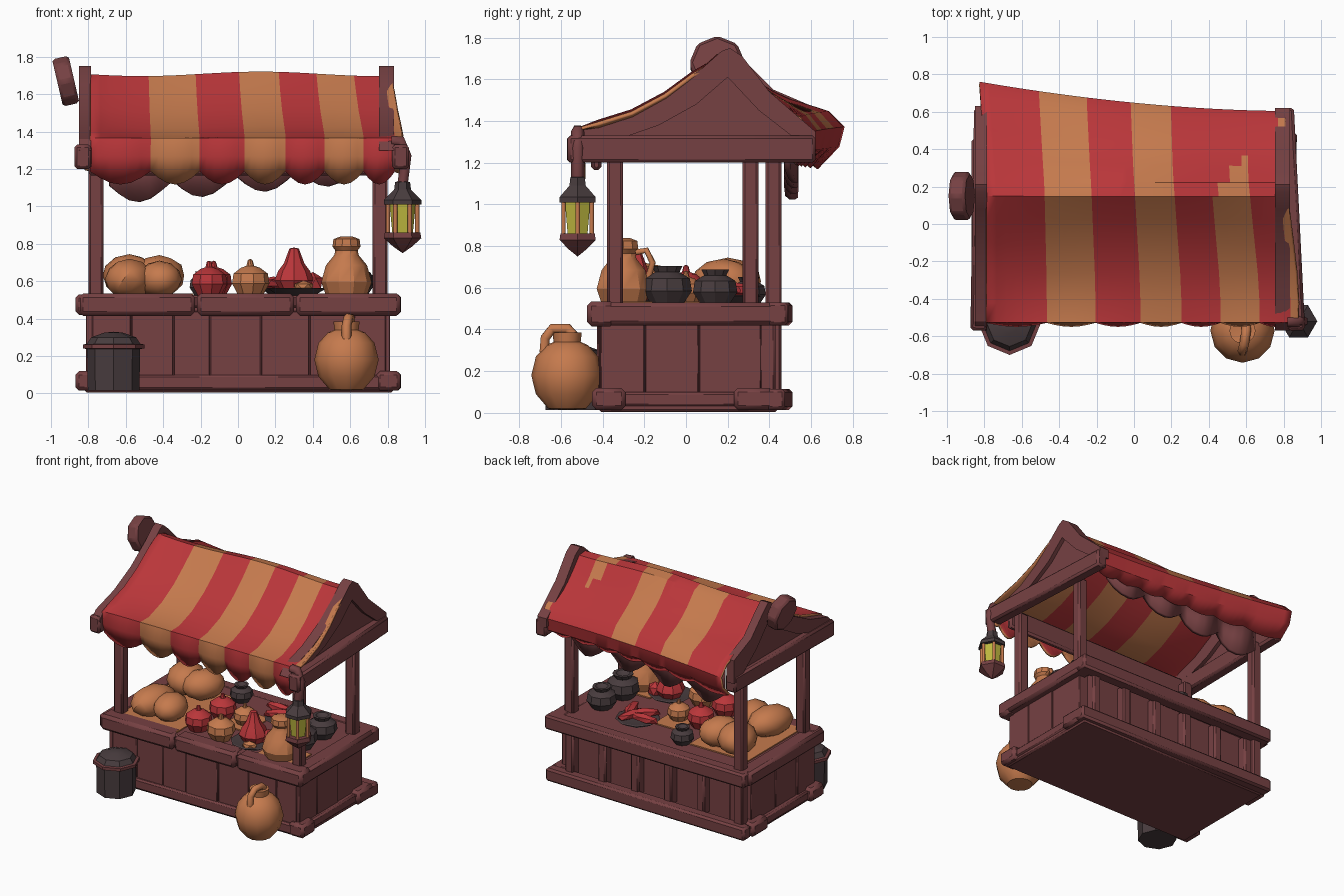
import bpy, bmesh, math, random
from mathutils import Vector, Matrix

random.seed(4)
if "Cube" in bpy.data.objects:
    bpy.data.objects.remove(bpy.data.objects["Cube"])


def material(name, rgb):
    m = bpy.data.materials.new(name)
    m.use_nodes = True
    m.diffuse_color = (*rgb, 1)
    m.node_tree.nodes["Principled BSDF"].inputs["Base Color"].default_value = (*rgb, 1)
    return m


WOOD = material("dark_red_wood", (0.18, 0.052, 0.055))
RED = material("red_cloth", (0.49, 0.037, 0.042))
TAN = material("orange_clay", (0.56, 0.195, 0.075))
IRON = material("dark_iron", (0.065, 0.045, 0.048))
GLOW = material("yellow_glass", (0.52, 0.48, 0.05))


def finish(name, bm, *mats, bevel=0):
    bmesh.ops.recalc_face_normals(bm, faces=bm.faces)
    me = bpy.data.meshes.new(name)
    bm.to_mesh(me)
    bm.free()
    ob = bpy.data.objects.new(name, me)
    bpy.context.collection.objects.link(ob)
    for m in mats:
        me.materials.append(m)
    if bevel:
        b = ob.modifiers.new("Bevel", "BEVEL")
        b.width = bevel
        b.segments = 1
    return ob


def box(name, x, y, z, mat=WOOD, bevel=0.012):
    bm = bmesh.new()
    size = [b - a for a, b in (x, y, z)]
    mid = [(a + b) / 2 for a, b in (x, y, z)]
    bmesh.ops.create_cube(bm, size=1, matrix=Matrix.Translation(mid) @ Matrix.Diagonal((*size, 1)))
    return finish(name, bm, mat, bevel=bevel)


def beam(name, a, b, w, h, mat=WOOD):
    a, b = Vector(a), Vector(b)
    rot = (b - a).to_track_quat("X", "Z").to_matrix().to_4x4()
    bm = bmesh.new()
    bmesh.ops.create_cube(bm, size=1, matrix=Matrix.Translation((a + b) / 2) @ rot
                          @ Matrix.Diagonal(((b - a).length, w, h, 1)))
    return finish(name, bm, mat, bevel=0.015)


def prism(name, pts, x0, x1):
    bm = bmesh.new()
    f = bm.faces.new([bm.verts.new((x0, y, z)) for y, z in pts])
    r = bmesh.ops.extrude_face_region(bm, geom=[f])
    bmesh.ops.translate(bm, vec=(x1 - x0, 0, 0), verts=[v for v in r["geom"] if isinstance(v, bmesh.types.BMVert)])
    return finish(name, bm, WOOD)


def lathe(name, profile, loc, mat, sides=10):
    bm = bmesh.new()
    vs = [bm.verts.new((r, 0, z)) for r, z in profile]
    es = [bm.edges.new(p) for p in zip(vs, vs[1:])]
    bmesh.ops.spin(bm, geom=vs + es, axis=(0, 0, 1), cent=(0, 0, 0), angle=math.tau, steps=sides)
    bmesh.ops.remove_doubles(bm, verts=bm.verts, dist=0.0005)
    ob = finish(name, bm, mat)
    ob.location = loc
    return ob


def tube(name, pts, r, mat):
    cu = bpy.data.curves.new(name, "CURVE")
    cu.dimensions = "3D"
    cu.bevel_depth, cu.bevel_resolution, cu.use_fill_caps = r, 1, True
    s = cu.splines.new("POLY")
    s.points.add(len(pts) - 1)
    for p, co in zip(s.points, pts):
        p.co = (*co, 1)
    cu.materials.append(mat)
    bpy.context.collection.objects.link(bpy.data.objects.new(name, cu))


def blob(name, loc, size, turn, mat, detail=2):
    bm = bmesh.new()
    bmesh.ops.create_icosphere(bm, subdivisions=detail, radius=1)
    bmesh.ops.transform(bm, verts=bm.verts, matrix=Matrix.Translation(loc)
                        @ Matrix.Rotation(math.radians(turn), 4, "Z") @ Matrix.Diagonal((*size, 1)))
    return finish(name, bm, mat)


# Counter body, boards and skids
box("counter_body", (-0.78, 0.79), (-0.39, 0.36), (0.02, 0.5))
box("floor_slab", (-0.82, 0.83), (-0.42, 0.44), (0.005, 0.05))
box("counter_top", (-0.82, 0.84), (-0.43, 0.45), (0.46, 0.525))
x = -0.78
while x < 0.7:
    w = random.uniform(0.19, 0.28)
    d = random.uniform(0, 0.015)
    box("front_board", (x, min(x + w - 0.004, 0.79)), (-0.415 - d, -0.38), (0.08, 0.44), bevel=0.004)
    x += w
for s in (-1, 1):
    for y0, y1 in ((-0.41, -0.2), (-0.196, 0.06), (0.064, 0.36)):
        xs = sorted((0.77 * s, 0.81 * s + random.uniform(-0.005, 0.005)))
        box("side_board", xs, (y0, y1), (0.05, 0.46), bevel=0.004)
    xs = sorted((0.74 * s, 0.87 * s))
    box("side_top_rail", xs, (-0.46, 0.46), (0.42, 0.53), bevel=0.02)
    box("side_skid", sorted((0.77 * s, 0.84 * s)), (-0.4, 0.4), (0.03, 0.1))
    box("front_foot", xs, (-0.45, -0.29), (0.015, 0.12), bevel=0.02)
    box("back_foot", xs, (0.23, 0.42), (0.015, 0.12), bevel=0.02)
for x0, x1 in ((-0.85, -0.23), (-0.22, 0.3), (0.31, 0.87)):
    box("front_top_rail", (x0, x1), (-0.475, -0.34), (0.415, 0.535), bevel=0.022)
box("front_skid", (-0.84, 0.85), (-0.44, -0.37), (0.02, 0.1))
beam("back_top_rail", (-0.85, 0.46, 0.475), (0.87, 0.44, 0.475), 0.1, 0.11)
beam("back_skid", (-0.85, 0.465, 0.065), (0.87, 0.43, 0.065), 0.09, 0.1)
for i in range(6):
    px = -0.7 + i * 0.28
    box("back_column", (px - 0.035, px + 0.035), (0.35, 0.43), (0.08, 0.45))

# Posts and roof beams
for px, py, z0 in ((-0.76, -0.34, 0.5), (0.76, -0.34, 0.5), (-0.76, 0.42, 0.05), (0.76, 0.31, 0.5)):
    box("post", (px - 0.04, px + 0.04), (py - 0.038, py + 0.038), (z0, 1.24))
beam("left_tie_beam", (-0.83, -0.57, 1.265), (-0.81, 0.62, 1.265), 0.09, 0.13)
beam("right_tie_beam", (0.87, -0.57, 1.265), (0.81, 0.62, 1.265), 0.09, 0.13)
beam("front_cross_beam", (-0.8, -0.43, 1.245), (0.8, -0.43, 1.245), 0.05, 0.16)
beam("ridge_beam", (-0.84, 0.18, 1.62), (0.8, 0.18, 1.62), 0.07, 0.08)

# Gables: curved rafters with a recessed board between
outer = [(-0.57, 1.3), (-0.52, 1.36), (-0.3, 1.425), (-0.09, 1.53), (0.08, 1.655), (0.17, 1.735), (0.21, 1.75)]
inner = [(0.53, 1.31), (0.35, 1.45), (0.2, 1.61), (0.05, 1.48), (-0.13, 1.38), (-0.33, 1.31)]
left_tail = [(0.27, 1.7), (0.42, 1.55), (0.63, 1.46), (0.63, 1.28)]
right_tail = [(0.27, 1.71), (0.4, 1.54), (0.62, 1.35), (0.62, 1.28)]
for side, x0, x1, tail in (("left", -0.85, -0.785, left_tail), ("right", 0.755, 0.835, right_tail)):
    prism(side + "_rafters", outer + tail + inner, x0, x1)
    prism(side + "_gable_board", inner, x0 + 0.03, x1 - 0.03)

# Round plaque on the ridge end
bm = bmesh.new()
bmesh.ops.create_cone(bm, cap_ends=True, segments=8, radius1=0.135, radius2=0.135, depth=0.09,
                      matrix=Matrix.Translation((-0.921, 0.15, 1.67)) @ Matrix.Rotation(math.radians(77), 4, "Y"))
finish("ridge_end_disc", bm, WOOD, bevel=0.015)

# Striped awning with scalloped flaps
edges = [-0.79, -0.48, -0.23, 0.0, 0.21, 0.41, 0.61, 0.77, 0.81]
front = [(-0.49, 1.19), (-0.52, 1.27), (-0.52, 1.36), (-0.42, 1.4), (-0.26, 1.45), (-0.1, 1.535), (0.03, 1.63), (0.15, 1.7)]
back = [(0.22, 1.695), (0.32, 1.6), (0.385, 1.555), (0.45, 1.52), (0.6, 1.46), (0.66, 1.39), (0.64, 1.3), (0.57, 1.22)]
profile = front + back
STEPS = 6
bm = bmesh.new()
columns = []
for i in range(len(edges) - 1):
    for k in range(STEPS + (i == len(edges) - 2)):
        t = k / STEPS
        x = edges[i] + (edges[i + 1] - edges[i]) * t
        u = (x + 0.79) / 1.6
        dip = math.sin(math.pi * t) * (0.07 if i < 7 else 0.01)
        col = []
        for j, (y, z) in enumerate(profile):
            px = x + 0.07 * u * max(0, min(1, (0.25 - y) / 0.6))
            if 2 < j < 7:
                z -= 0.04 * math.sin(math.pi * u) ** 0.5
            if y > 0.2:
                px -= 0.08 * (1 - u) * (y - 0.2)
                z -= 0.02 * (1 - u) + 0.16 * u * max(0, min(y, 0.6) - 0.3)
                y += (y - 0.2) * (0.2 - 0.34 * (1 - (1 - u) ** 1.8))
            z += 0.012 * math.sin(5 * x + 1) * (2 < j < 12)
            if j == 0:
                z -= dip
            if j == len(profile) - 1:
                z -= dip * 0.4 - 0.05 * u
            if j == 1:
                y -= dip * 0.3
            col.append(bm.verts.new((px, y, z)))
        columns.append(col)
for c in range(len(columns) - 1):
    stripe, k = divmod(c, STEPS)
    for j in range(len(profile) - 1):
        f = bm.faces.new((columns[c][j], columns[c + 1][j], columns[c + 1][j + 1], columns[c][j + 1]))
        f.material_index = stripe % 2
        if j >= 13 or stripe == 5 and j > 6 + (k + 1) // 2:
            f.material_index = 0
awning = finish("awning", bm, RED, TAN)
solid = awning.modifiers.new("Thickness", "SOLIDIFY")
solid.thickness, solid.offset, solid.material_offset_rim = 0.018, 0, 1

# Dark scalloped valance under the back of the awning
bm = bmesh.new()
rows = []
for k in range(25):
    x = -0.69 + k * 0.056
    drop = 1.11 - 0.1 * abs(math.sin(math.pi * k / 6)) + 0.11 * k / 24
    rows.append([bm.verts.new((x, 0.52 + 0.02 * math.sin(k), z)) for z in (1.33, drop)])
for a, b in zip(rows, rows[1:]):
    bm.faces.new((a[0], b[0], b[1], a[1]))
finish("back_valance", bm, WOOD).modifiers.new("Thickness", "SOLIDIFY").thickness = 0.03

# Lantern on its bracket
LX, LY = 0.88, -0.52
tube("lantern_bracket", [(0.82, LY, 1.35), (0.87, LY, 1.35), (0.9, LY, 1.27), (0.88, LY, 1.12)], 0.032, WOOD)
lathe("lantern_roof", [(0, 1.14), (0.04, 1.13), (0.045, 1.09), (0.1, 1.035), (0.1, 1.01), (0, 1.01)], (LX, LY, 0), IRON, 6)
lathe("lantern_base", [(0, 0.86), (0.095, 0.86), (0.1, 0.83), (0.05, 0.785), (0, 0.75)], (LX, LY, 0), WOOD, 6)
lathe("lantern_glass", [(0, 0.86), (0.055, 0.86), (0.07, 1.01), (0, 1.01)], (LX, LY, 0), GLOW, 6)
for i in range(6):
    a = i * math.tau / 6
    p = (LX + 0.078 * math.cos(a), LY + 0.078 * math.sin(a))
    tube("lantern_bar", [(*p, 0.85), (*p, 1.02)], 0.012, TAN)

# Bin and large jug on the ground
lathe("bin", [(0, 0.015), (0.138, 0.015), (0.142, 0.25), (0, 0.25)], (-0.665, -0.535, 0), IRON, 8)
lathe("bin_rim", [(0.1, 0.235), (0.165, 0.24), (0.165, 0.262), (0.1, 0.27)], (-0.665, -0.535, 0), WOOD, 8)
lathe("bin_lid", [(0.145, 0.262), (0.12, 0.3), (0.05, 0.325), (0, 0.33)], (-0.665, -0.535, 0), IRON, 8)
lathe("ground_jug", [(0, 0.015), (0.09, 0.02), (0.15, 0.09), (0.172, 0.18), (0.15, 0.27), (0.1, 0.325),
                     (0.065, 0.34), (0.07, 0.385), (0, 0.375)], (0.58, -0.57, 0), TAN, 12)
tube("ground_jug_handle", [(0.58, -0.68, 0.29), (0.58, -0.675, 0.36), (0.59, -0.64, 0.405),
                           (0.6, -0.57, 0.405), (0.6, -0.53, 0.36)], 0.026, TAN)

# Goods on the counter
T = 0.525
box("loaf_cloth", (-0.74, -0.24), (-0.4, 0.3), (T, T + 0.009), TAN, 0)
box("jug_cloth", (0.42, 0.74), (-0.43, -0.16), (T, T + 0.009), TAN, 0)
box("pot_cloth", (-0.05, 0.16), (-0.12, 0.16), (T, T + 0.009), TAN, 0)
for loc, size, turn in (((-0.58, -0.2, 0.61), (0.13, 0.19, 0.11), -10), ((-0.42, -0.22, 0.61), (0.12, 0.15, 0.1), 10),
                        ((-0.58, 0.2, 0.63), (0.14, 0.17, 0.115), 25), ((-0.42, 0.18, 0.63), (0.13, 0.16, 0.11), -30)):
    blob("loaf", loc, size, turn, TAN)
POT = [(0, 0), (0.065, 0), (0.098, 0.06), (0.09, 0.11), (0.05, 0.14), (0.02, 0.15), (0.012, 0.18), (0, 0.185)]
JAR = [(0, 0), (0.08, 0), (0.12, 0.06), (0.11, 0.12), (0.06, 0.15), (0.075, 0.18), (0.05, 0.18), (0, 0.14)]
for name, prof, px, py, mat, k in (("red_pot", POT, -0.155, -0.26, RED, 1), ("red_pot", POT, -0.13, 0.0, RED, 1),
                                   ("orange_pot", POT, 0.065, -0.3, TAN, 1.05), ("orange_pot", POT, 0.06, 0.0, TAN, 0.85),
                                   ("dark_jar", JAR, 0.6, -0.09, IRON, 1), ("dark_jar", JAR, 0.62, 0.14, IRON, 0.9),
                                   ("dark_jar", JAR, -0.18, 0.3, IRON, 0.7)):
    lathe(name, [(r * k, z * k) for r, z in prof], (px, py, T), mat, 9)
PLATE = [(0, 0), (0.1, 0), (0.16, 0.035), (0.15, 0.04), (0, 0.02)]
for px, py in ((0.31, -0.26), (0.27, 0.2)):
    lathe("platter", PLATE, (px, py, T), IRON, 9)
lathe("red_cone_jar", [(0, 0.02), (0.07, 0.02), (0.105, 0.08), (0.085, 0.13), (0.055, 0.17), (0.025, 0.25), (0, 0.255)],
      (0.3, -0.24, T), RED, 8)
blob("red_fruit", (0.4, -0.2, 0.59), (0.06, 0.06, 0.06), 0, RED, 1)
blob("small_bun", (0.35, -0.36, 0.57), (0.06, 0.04, 0.035), 20, TAN, 1)
for i in range(4):
    blob("red_fish", (0.19 + 0.055 * i, 0.2 + 0.04 * (-1) ** i, 0.59), (0.13, 0.04, 0.035), 35 * i, RED, 1)
lathe("counter_jug", [(0, 0), (0.11, 0), (0.135, 0.07), (0.11, 0.16), (0.065, 0.215), (0.06, 0.24), (0.075, 0.26),
                      (0.07, 0.3), (0.03, 0.315), (0, 0.31)], (0.58, -0.3, T), TAN, 10)
tube("counter_jug_handle", [(0.6, -0.24, 0.77), (0.61, -0.19, 0.78), (0.62, -0.16, 0.72), (0.61, -0.18, 0.65)], 0.016, TAN)

# Soft shading with sharp edges kept
for ob in bpy.context.scene.objects:
    ob.select_set(ob.type == "MESH")
bpy.context.view_layer.objects.active = awning
bpy.ops.object.shade_smooth_by_angle(angle=math.radians(32))
